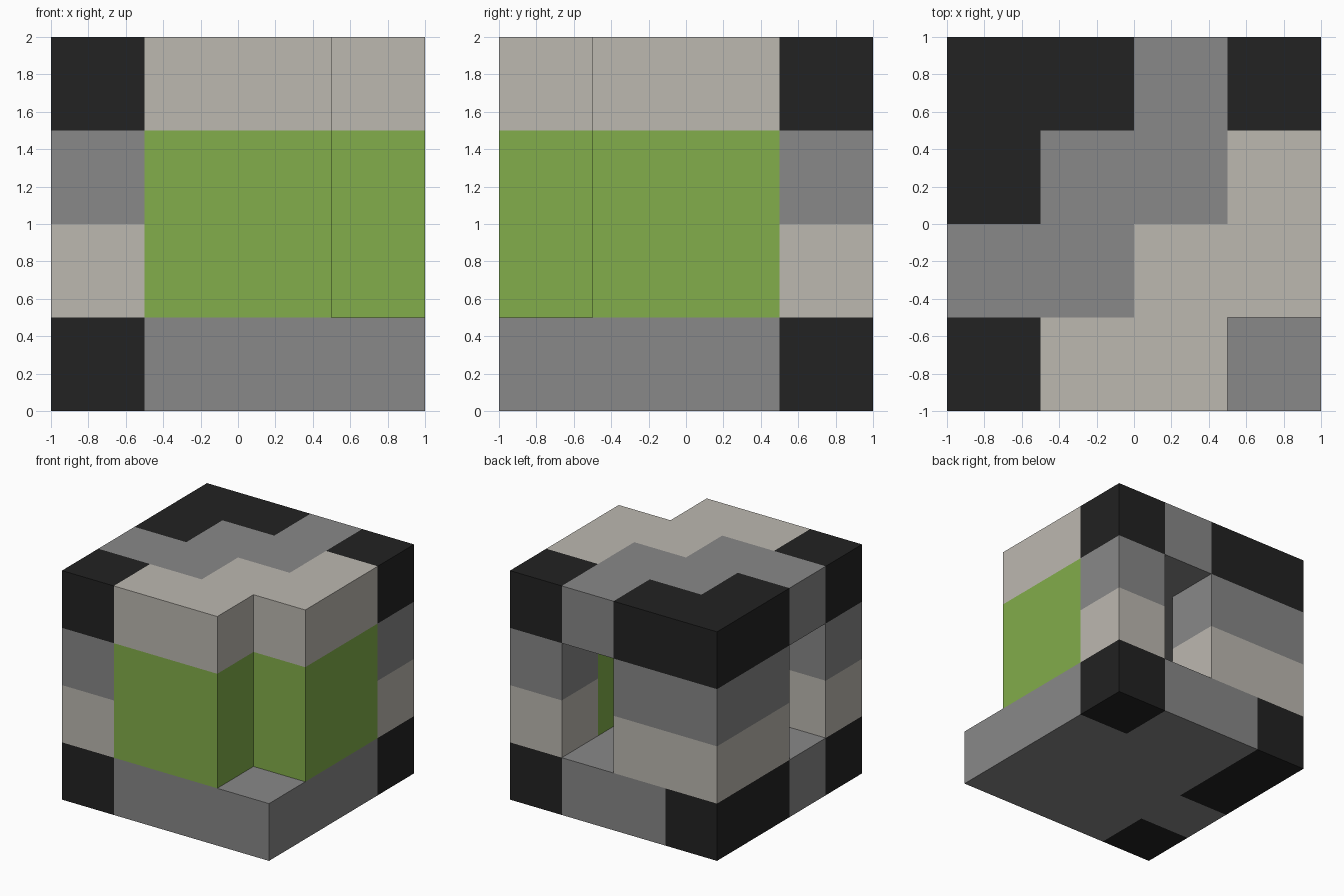
import bpy
import bmesh
from mathutils import Vector

if "Cube" in bpy.data.objects:
    bpy.data.objects.remove(bpy.data.objects["Cube"], do_unlink=True)

CELL = 0.5
COLOURS = {
    "D": ("black", (0.016, 0.016, 0.016)),
    "G": ("grey", (0.246, 0.246, 0.246)),
    "L": ("light_stone", (0.503, 0.479, 0.434)),
    "E": ("green", (0.223, 0.418, 0.069)),
}
KEYS = list(COLOURS)

# Plans from the ground up; each lists its rows from back to front, "." is empty
PLANS = [
    ["DGGD", "DGGG", "GGGG", "DGGG"],
    ["LL.L", "L..E", "..EE", "LEE."],
    ["GG.G", "G..E", "..EE", "GEE."],
    ["DDGD", "DGGL", "GGLL", "DLL."],
]


def make_material(name, rgb):
    mat = bpy.data.materials.new(name)
    mat.use_nodes = True
    mat.diffuse_color = (*rgb, 1)
    mat.node_tree.nodes["Principled BSDF"].inputs["Base Color"].default_value = (*rgb, 1)
    return mat


MATERIALS = [make_material(*COLOURS[key]) for key in KEYS]


def cell(i, j, k):
    inside = all(0 <= n < 4 for n in (i, j, k))
    return PLANS[k][3 - j][i] if inside else "."


def part_name(k, key):
    if k == 0:
        return "base"
    if k == 3:
        return "roof"
    return "green_block" if key == "E" else "striped_walls"


def add_exposed_faces(bm, i, j, k, key):
    """Add the sides of one block that touch empty space."""
    centre = Vector((i - 1.5, j - 1.5, k + 0.5)) * CELL
    for axis in range(3):
        for sign in (-1, 1):
            step = [0, 0, 0]
            step[axis] = sign
            if cell(i + step[0], j + step[1], k + step[2]) != ".":
                continue
            normal = Vector(step)
            u = Vector((0, 0, 0))
            u[(axis + 1) % 3] = 1
            v = normal.cross(u)
            corners = [normal + u + v, normal - u + v, normal - u - v, normal + u - v]
            face = bm.faces.new([bm.verts.new(centre + c * CELL / 2) for c in corners])
            face.material_index = KEYS.index(key)


# Gather the blocks into parts
parts = {}
for k in range(4):
    for j in range(4):
        for i in range(4):
            key = cell(i, j, k)
            if key != ".":
                bm = parts.setdefault(part_name(k, key), bmesh.new())
                add_exposed_faces(bm, i, j, k, key)

# Weld each part and merge flat areas of one colour
for name, bm in parts.items():
    bmesh.ops.remove_doubles(bm, verts=bm.verts[:], dist=0.001)
    bmesh.ops.dissolve_limit(bm, angle_limit=0.01, verts=bm.verts[:],
                             edges=bm.edges[:], delimit={"MATERIAL"})
    mesh = bpy.data.meshes.new(name)
    bm.to_mesh(mesh)
    bm.free()
    for mat in MATERIALS:
        mesh.materials.append(mat)
    bpy.context.collection.objects.link(bpy.data.objects.new(name, mesh))
